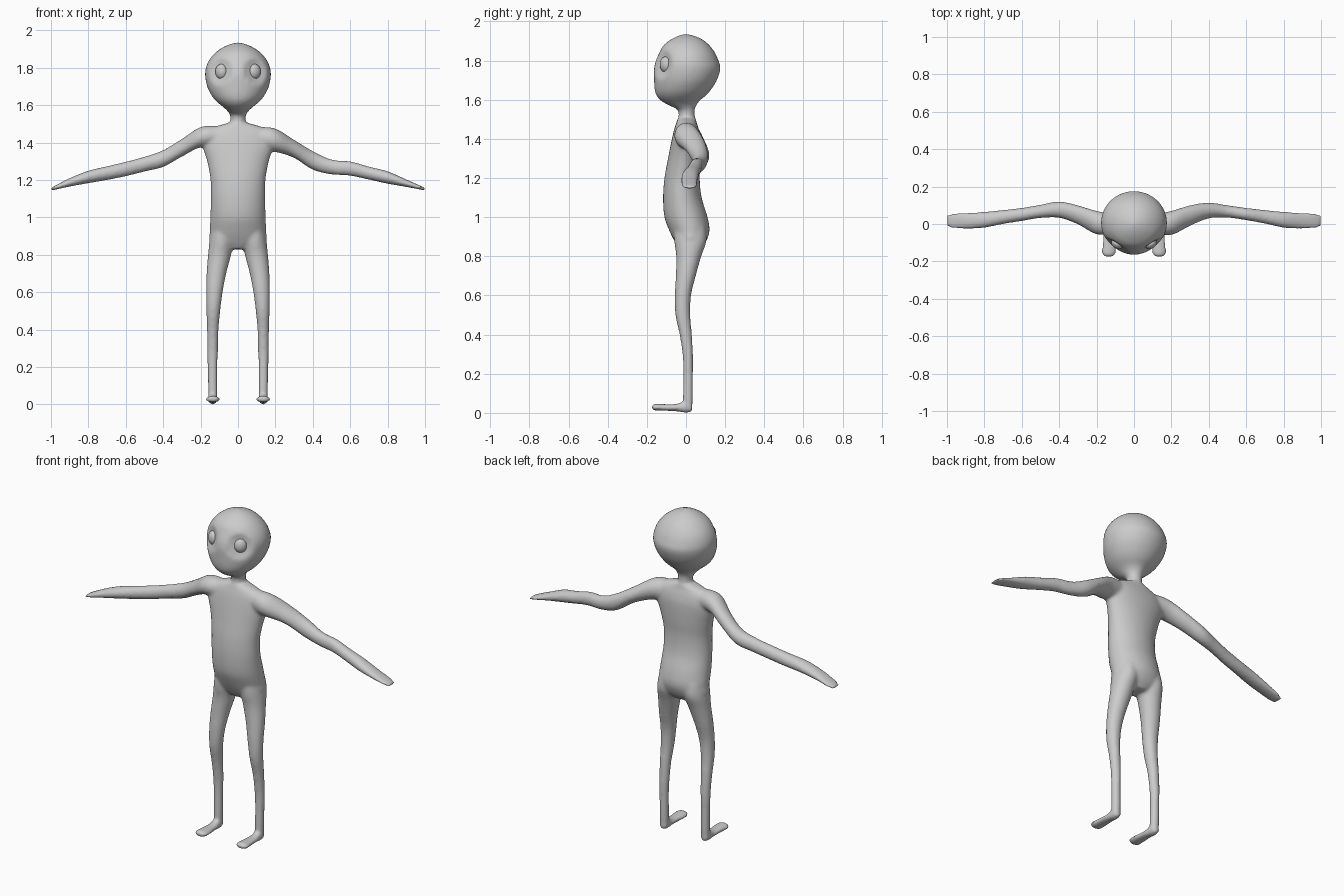
import bpy, bmesh, math
from mathutils import Vector

grey = bpy.data.materials.new("soft grey")
grey.diffuse_color = (0.6, 0.6, 0.6, 1)

SEG = 40
EYE = (0.09, -0.105, 1.78)


def refine(rows, n=6):
    """Smooth in-between sections with a cubic through the given ones."""
    def slope(i, k):
        a, b = rows[max(i - 1, 0)], rows[min(i + 1, len(rows) - 1)]
        return (b[k] - a[k]) / (b[0] - a[0])
    out = []
    for i in range(len(rows) - 1):
        p, q = rows[i], rows[i + 1]
        h = q[0] - p[0]
        for s in range(n):
            u = s / n
            row = [p[0] + h * u]
            for k in range(1, 5):
                row.append((2*u**3 - 3*u*u + 1) * p[k] + (u**3 - 2*u*u + u) * h * slope(i, k)
                           + (3*u*u - 2*u**3) * q[k] + (u**3 - u*u) * h * slope(i + 1, k))
            out.append(row)
    out.append(list(rows[-1]))
    return out


def loft(bm, axis, rows, flip=1):
    """Rows: position along axis, then min/max on each of the other two axes."""
    rings = []
    for t, a0, a1, b0, b1 in refine(rows):
        ring = []
        for i in range(SEG):
            w = 2 * math.pi * i / SEG
            a = (a0 + a1) / 2 + (a1 - a0) / 2 * math.cos(w)
            b = (b0 + b1) / 2 + (b1 - b0) / 2 * math.sin(w)
            co = {"x": (t, a, b), "y": (a, t, b), "z": (a, b, t)}[axis]
            ring.append(bm.verts.new((co[0] * flip, co[1], co[2])))
        rings.append(ring)
    faces = [bm.faces.new((r[i], r[(i + 1) % SEG], s[(i + 1) % SEG], s[i]))
             for r, s in zip(rings, rings[1:]) for i in range(SEG)]
    faces += [bm.faces.new(rings[0]), bm.faces.new(rings[-1])]
    bmesh.ops.recalc_face_normals(bm, faces=faces)


def sym(rows):
    return [(z, -w, w, f, b) for z, w, f, b in rows]


bm = bmesh.new()

# Head and neck: height, half width, front, back
loft(bm, "z", sym([
    (1.46, .05, -.04, .05), (1.52, .04, -.038, .045), (1.55, .044, -.045, .045),
    (1.575, .062, -.095, .055), (1.595, .085, -.128, .07), (1.62, .115, -.15, .10),
    (1.65, .14, -.16, .127), (1.70, .165, -.163, .158), (1.76, .176, -.163, .176),
    (1.80, .172, -.154, .166), (1.84, .155, -.136, .148), (1.88, .122, -.113, .118),
    (1.91, .08, -.073, .08), (1.927, .04, -.037, .04), (1.935, .008, -.008, .008)]))

# Shallow eye sockets
for v in bm.verts:
    d = (Vector((abs(v.co.x), v.co.y, v.co.z)) - Vector((0.10, -0.13, 1.78))).length
    if d < 0.075:
        v.co.y += 0.03 * (1 - (d / 0.075) ** 2)

# Torso
loft(bm, "z", sym([
    (.83, .06, -.03, .07), (.87, .145, -.055, .10), (.93, .15, -.085, .12),
    (1.0, .148, -.11, .11), (1.1, .145, -.117, .08), (1.2, .147, -.11, .07),
    (1.3, .165, -.092, .075), (1.4, .195, -.072, .075), (1.45, .19, -.06, .065),
    (1.48, .14, -.05, .055), (1.505, .055, -.042, .05)]))

# Legs and feet
for side in (1, -1):
    loft(bm, "z", [
        (.02, .112, .158, -.01, .03), (.06, .11, .16, -.016, .035),
        (.2, .11, .162, -.014, .036), (.3, .107, .164, -.018, .036),
        (.4, .104, .166, -.033, .03), (.5, .095, .169, -.054, .022),
        (.6, .082, .17, -.057, .026), (.7, .063, .168, -.052, .05),
        (.8, .037, .16, -.05, .078), (.88, .02, .152, -.06, .105),
        (.95, .02, .14, -.06, .10)], side)
    loft(bm, "y", [
        (-.175, .115, .155, .022, .038), (-.165, .1, .17, .013, .045),
        (-.12, .098, .17, .011, .045), (-.05, .106, .163, .008, .046),
        (0, .11, .16, 0, .06), (.024, .113, .157, .004, .05),
        (.034, .125, .145, .015, .035)], side)

# Arms: distance from centre, back/front, bottom/top
loft(bm, "x", [
    (.1, -.05, .05, 1.36, 1.485), (.2, -.058, .07, 1.35, 1.475),
    (.3, -.01, .10, 1.318, 1.415), (.4, .03, .114, 1.255, 1.355),
    (.5, .034, .10, 1.23, 1.31), (.6, .02, .086, 1.223, 1.30),
    (.7, .002, .075, 1.202, 1.272), (.8, -.02, .065, 1.18, 1.247),
    (.9, -.027, .06, 1.163, 1.203), (.97, -.024, .058, 1.15, 1.172),
    (1, -.015, .05, 1.143, 1.158)])
loft(bm, "x", [
    (.1, -.05, .05, 1.38, 1.49), (.2, -.055, .07, 1.375, 1.483),
    (.3, -.002, .10, 1.325, 1.42), (.4, .033, .12, 1.27, 1.36),
    (.5, .032, .103, 1.245, 1.325), (.6, .016, .086, 1.22, 1.298),
    (.7, 0, .075, 1.2, 1.274), (.8, -.02, .065, 1.183, 1.25),
    (.9, -.027, .06, 1.165, 1.21), (.97, -.024, .058, 1.15, 1.174),
    (1, -.015, .05, 1.143, 1.158)], -1)

me = bpy.data.meshes.new("body")
bm.to_mesh(me)
bm.free()
body = bpy.data.objects.new("body", me)
bpy.context.collection.objects.link(body)
me.materials.append(grey)

# Fuse the limbs into one continuous skin
fuse = body.modifiers.new("fuse", "REMESH")
fuse.mode = "VOXEL"
fuse.voxel_size = 0.009
fuse.use_smooth_shade = True
relax = body.modifiers.new("relax", "SMOOTH")
relax.factor = 0.5
relax.iterations = 6

# Eyes
for side, name in ((1, "left_eye"), (-1, "right_eye")):
    bpy.ops.mesh.primitive_uv_sphere_add(segments=32, ring_count=16, radius=1,
                                         location=(EYE[0] * side, EYE[1], EYE[2]))
    eye = bpy.context.object
    eye.name = name
    eye.scale = (0.034, 0.026, 0.04)
    eye.rotation_euler = (0, 0, math.radians(35) * side)
    eye.data.materials.append(grey)
    bpy.ops.object.shade_smooth()
